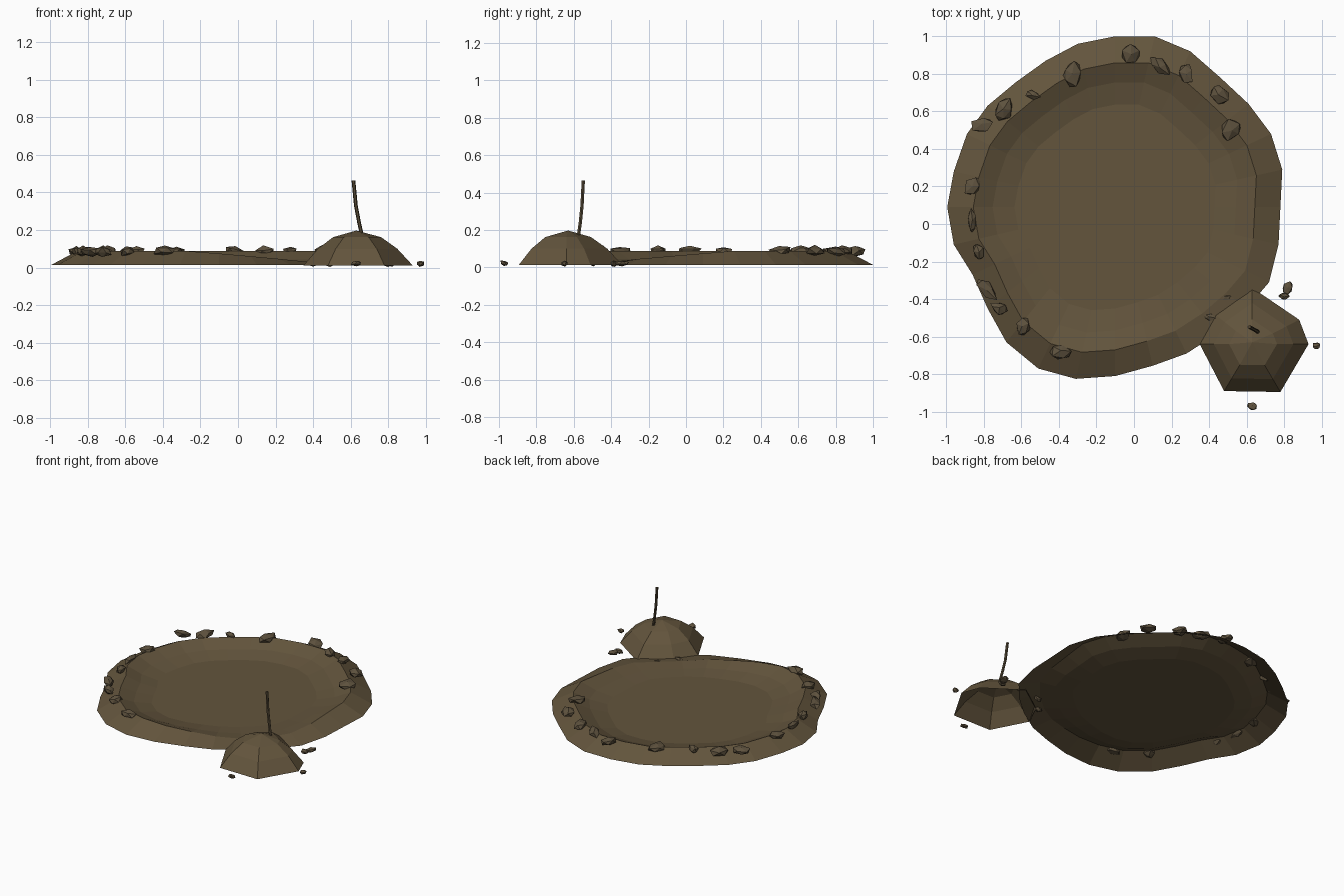
import bpy, bmesh, math, random
from mathutils import Vector, Matrix

random.seed(4)
if "Cube" in bpy.data.objects:
    bpy.data.objects.remove(bpy.data.objects["Cube"])


def material(name, rgb):
    m = bpy.data.materials.new(name)
    m.use_nodes = True
    m.diffuse_color = (*rgb, 1)
    m.node_tree.nodes["Principled BSDF"].inputs["Base Color"].default_value = (*rgb, 1)
    return m


soil = material("brown soil", (0.125, 0.09, 0.046))
stone = material("earthy stone", (0.112, 0.084, 0.048))
wood = material("dark wood", (0.09, 0.066, 0.036))


def finish(name, bm, mat):
    mesh = bpy.data.meshes.new(name)
    bm.to_mesh(mesh)
    bm.free()
    mesh.materials.append(mat)
    obj = bpy.data.objects.new(name, mesh)
    bpy.context.collection.objects.link(obj)
    return obj


def loft(bm, rings):
    """Skin a list of closed point rings, returning the last ring's vertices."""
    rows = [[bm.verts.new(p) for p in ring] for ring in rings]
    n = len(rows[0])
    for a, b in zip(rows, rows[1:]):
        for i in range(n):
            j = (i + 1) % n
            bm.faces.new((a[i], a[j], b[j], b[i]))
    return rows[-1]


# Pit: uneven outline, raised rim that sinks towards the mound, bowl and floor
outline = [(.79, .29), (.73, .48), (.61, .64), (.46, .78), (.30, .92), (.11, 1.0),
           (-.10, 1.0), (-.30, .96), (-.47, .87), (-.63, .755), (-.78, .63),
           (-.89, .48), (-.96, .28), (-.995, .09), (-.96, -.11), (-.86, -.27),
           (-.78, -.45), (-.68, -.63), (-.51, -.77), (-.31, -.825), (-.10, -.81),
           (.10, -.755), (.28, -.69), (.45, -.58), (.60, -.45), (.72, -.31),
           (.77, -.11), (.78, .09)]
CX, CY = -.10, .09


def rim_strength(x, y):
    turn = math.degrees(math.atan2(y - CY, x - CX)) + 45
    turn = abs((turn + 180) % 360 - 180)
    return min(1, turn / 57)


def pit_ring(scale, low, rise):
    return [(CX + (x - CX) * scale, CY + (y - CY) * scale,
             low + rise * rim_strength(x, y)) for x, y in outline]


bm = bmesh.new()
floor_ring = loft(bm, [pit_ring(1, .014, 0), pit_ring(.845, .025, .063),
                       pit_ring(.73, .022, .022), pit_ring(.6, .018, 0)])
bm.faces.new(floor_ring)
finish("pit", bm, soil)

# Mound: faceted dome, open underneath
base = [(.30, 0), (.25, .13), (0, .30), (-.20, .16), (-.28, 0), (-.15, -.25), (.15, -.255)]
MX, MY = .63, -.64
bm = bmesh.new()
top_ring = loft(bm, [[(MX + x * s, MY + y * s, z) for x, y in base]
                     for s, z in ((1, .012), (.73, .1), (.44, .162))])
peak = bm.verts.new((MX, MY + .01, .197))
for i, v in enumerate(top_ring):
    bm.faces.new((v, top_ring[(i + 1) % len(top_ring)], peak))
finish("mound", bm, soil)

# Stick: thin bent rod planted in the mound
path = [(.665, -.578, .15), (.645, -.565, .24), (.628, -.556, .33), (.615, -.549, .465)]
bm = bmesh.new()
rod = [[(x + .010 * math.cos(math.tau * k / 6), y + .010 * math.sin(math.tau * k / 6), z)
        for k in range(6)] for x, y, z in path]
bm.faces.new(loft(bm, rod))
finish("stick", bm, wood)


# Stones: angular lumps, x, y, length, width, turn in degrees
def stone_lump(name, x, y, z, length, width, height, turn):
    bm = bmesh.new()
    bmesh.ops.create_icosphere(bm, subdivisions=1, radius=1)
    for v in bm.verts:
        v.co *= random.uniform(.72, 1.15)
    tilt = Matrix.Rotation(random.uniform(-.25, .25), 4, "X")
    place = Matrix.Translation((x, y, z)) @ Matrix.Rotation(math.radians(turn), 4, "Z")
    bm.transform(place @ tilt @ Matrix.Diagonal((length, width, height, 1)))
    finish(name, bm, stone)


rim_stones = [(-.81, .53, .07, .045, 10), (-.69, .61, .07, .05, 60), (-.54, .69, .045, .025, -15),
              (-.33, .80, .08, .06, 80), (-.02, .905, .07, .055, 90), (.14, .84, .075, .045, -40),
              (.28, .80, .06, .04, 100), (.45, .69, .07, .055, 120), (.52, .50, .08, .06, 40),
              (-.86, .20, .06, .045, 70), (-.865, .02, .065, .025, 95), (-.825, -.15, .05, .03, 110),
              (-.78, -.35, .075, .035, -45), (-.72, -.45, .06, .035, -35),
              (-.59, -.545, .055, .038, 90), (-.39, -.68, .06, .05, 0)]
for i, (x, y, length, width, turn) in enumerate(rim_stones):
    stone_lump(f"rim_stone_{i + 1}", x, y, .086, length, width, .03, turn)

pebbles = [(.40, -.495, .038, .02, -10), (.49, -.39, .03, .018, 15), (.82, -.34, .045, .03, 70),
           (.80, -.385, .03, .02, 0), (.97, -.65, .026, .022, 30), (.63, -.97, .032, .025, 0)]
for i, (x, y, length, width, turn) in enumerate(pebbles):
    stone_lump(f"pebble_{i + 1}", x, y, .022, length, width, .018, turn)
